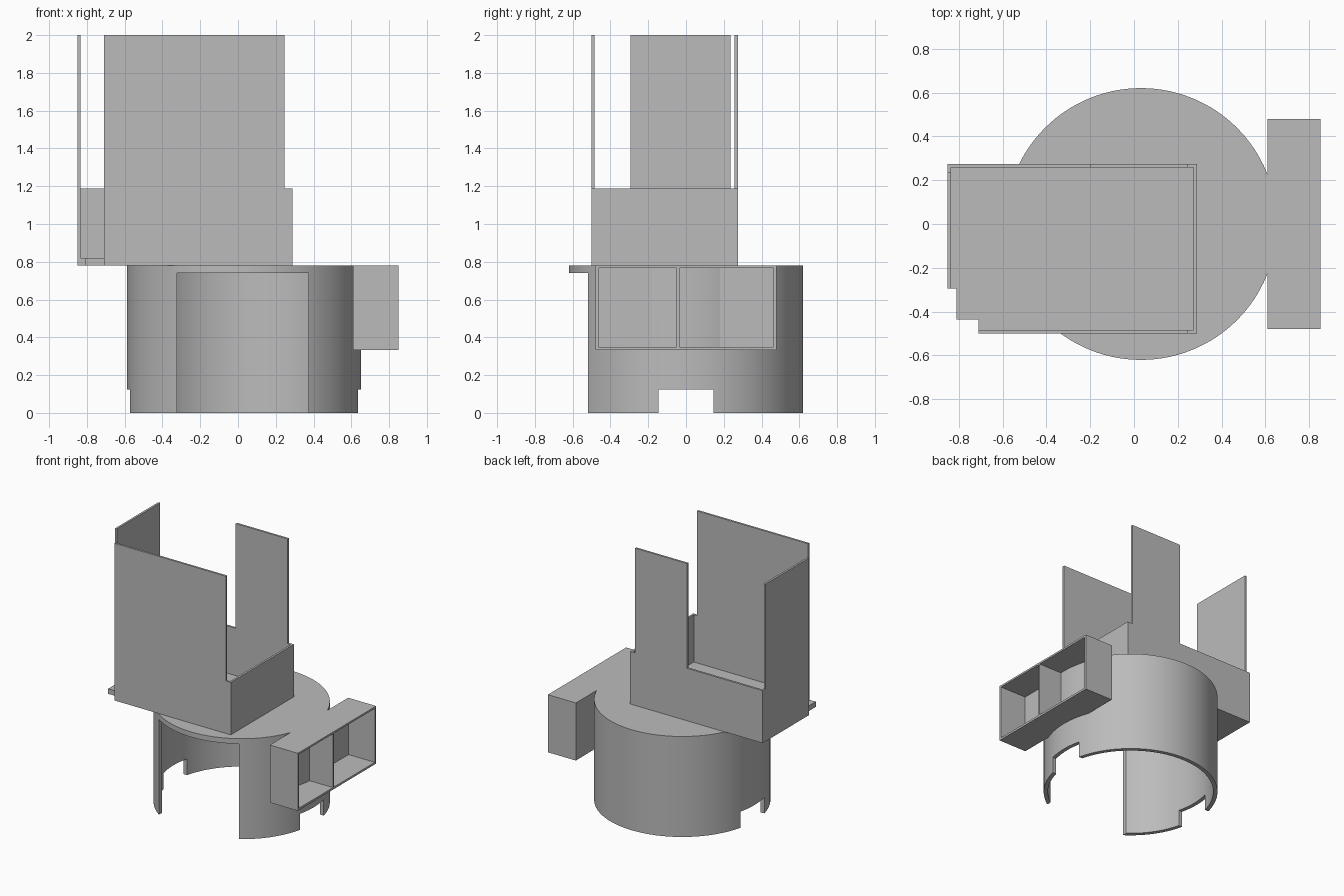
import bpy
import bmesh

if "Cube" in bpy.data.objects:
    bpy.data.objects.remove(bpy.data.objects["Cube"], do_unlink=True)

# Single plain grey plastic
grey = bpy.data.materials.new("plain_grey")
grey.use_nodes = True
colour = (0.5, 0.5, 0.5, 1)
grey.diffuse_color = colour
grey.node_tree.nodes["Principled BSDF"].inputs["Base Color"].default_value = colour


def add_object(name, bm):
    bmesh.ops.recalc_face_normals(bm, faces=bm.faces)
    mesh = bpy.data.meshes.new(name)
    bm.to_mesh(mesh)
    bm.free()
    obj = bpy.data.objects.new(name, mesh)
    bpy.context.collection.objects.link(obj)
    mesh.materials.append(grey)
    return obj


def prism(name, outline, z0, z1):
    """Extrude a plan outline from z0 to z1."""
    bm = bmesh.new()
    base = bm.faces.new([bm.verts.new((x, y, z0)) for x, y in outline])
    top = bmesh.ops.extrude_face_region(bm, geom=[base])["geom"]
    verts = [v for v in top if isinstance(v, bmesh.types.BMVert)]
    bmesh.ops.translate(bm, vec=(0, 0, z1 - z0), verts=verts)
    return add_object(name, bm)


def box(name, x0, x1, y0, y1, z0, z1):
    return prism(name, [(x0, y0), (x1, y0), (x1, y1), (x0, y1)], z0, z1)


def cylinder(name, x, radius, z0, z1):
    bm = bmesh.new()
    bmesh.ops.create_cone(bm, cap_ends=True, segments=128, radius1=radius,
                          radius2=radius, depth=z1 - z0)
    bmesh.ops.translate(bm, vec=(x, 0, (z0 + z1) / 2), verts=bm.verts)
    return add_object(name, bm)


def cut(obj, cutters):
    for cutter in cutters:
        cutter.hide_render = True
        mod = obj.modifiers.new("cut", 'BOOLEAN')
        mod.operation = 'DIFFERENCE'
        mod.solver = 'EXACT'
        mod.object = cutter
    bpy.context.view_layer.objects.active = obj
    for mod in list(obj.modifiers):
        bpy.ops.object.modifier_apply(modifier=mod.name)
    for cutter in cutters:
        bpy.data.objects.remove(cutter, do_unlink=True)


# Round cap: hollow, open below, with a front opening and two side notches
CX, R, DECK = 0.032, 0.62, 0.78
cap = cylinder("round_cap", CX, R, 0, DECK)
cut(cap, [
    cylinder("bore", CX, R - 0.03, -0.1, 0.74),
    box("front_opening", -0.323, 0.372, -0.8, -0.2, -0.1, 0.74),
    box("side_notches", -0.9, 0.9, -0.145, 0.145, -0.1, 0.125),
])

# Two-cell bin on the side, open outwards
bin_box = box("side_bin", 0.61, 0.85, -0.48, 0.48, 0.333, DECK)
cut(bin_box, [
    box("cell_front", 0.625, 0.9, -0.464, -0.049, 0.349, 0.766),
    box("cell_back", 0.625, 0.9, -0.035, 0.464, 0.349, 0.766),
    cylinder("bore", CX, R - 0.03, 0, 0.74),
])

# Tray floor with a stepped corner
X0, X1, Y0, Y1 = -0.85, 0.288, -0.5, 0.274
T, FLOOR, RIM, TOP = 0.016, 0.82, 1.187, 2.0
prism("tray_floor", [
    (X0, Y1), (X0, -0.295), (-0.81, -0.295), (-0.81, -0.435),
    (-0.71, -0.435), (-0.71, Y0), (X1, Y0), (X1, Y1)], DECK, FLOOR)

# Low tray walls
box("front_wall", -0.71, X1, Y0, Y0 + T, FLOOR, RIM)
box("back_wall", X0, X1, Y1 - T, Y1, FLOOR, RIM)
box("left_wall", X1 - T, X1, Y0 + T, Y1 - T, FLOOR, RIM)
box("right_wall", X0, X0 + T, -0.295, Y1 - T, FLOOR, RIM)

# Tall panels rising from the walls
box("front_panel", -0.71, 0.245, Y0, Y0 + T, RIM, TOP)
box("back_panel", -0.2, 0.245, Y1 - T, Y1, RIM, TOP)
box("right_panel", X0, X0 + T, -0.295, 0.236, RIM, TOP)

# Smooth the round shell, keep its edges sharp
bpy.ops.object.select_all(action='DESELECT')
cap.select_set(True)
bpy.context.view_layer.objects.active = cap
bpy.ops.object.shade_smooth_by_angle()
